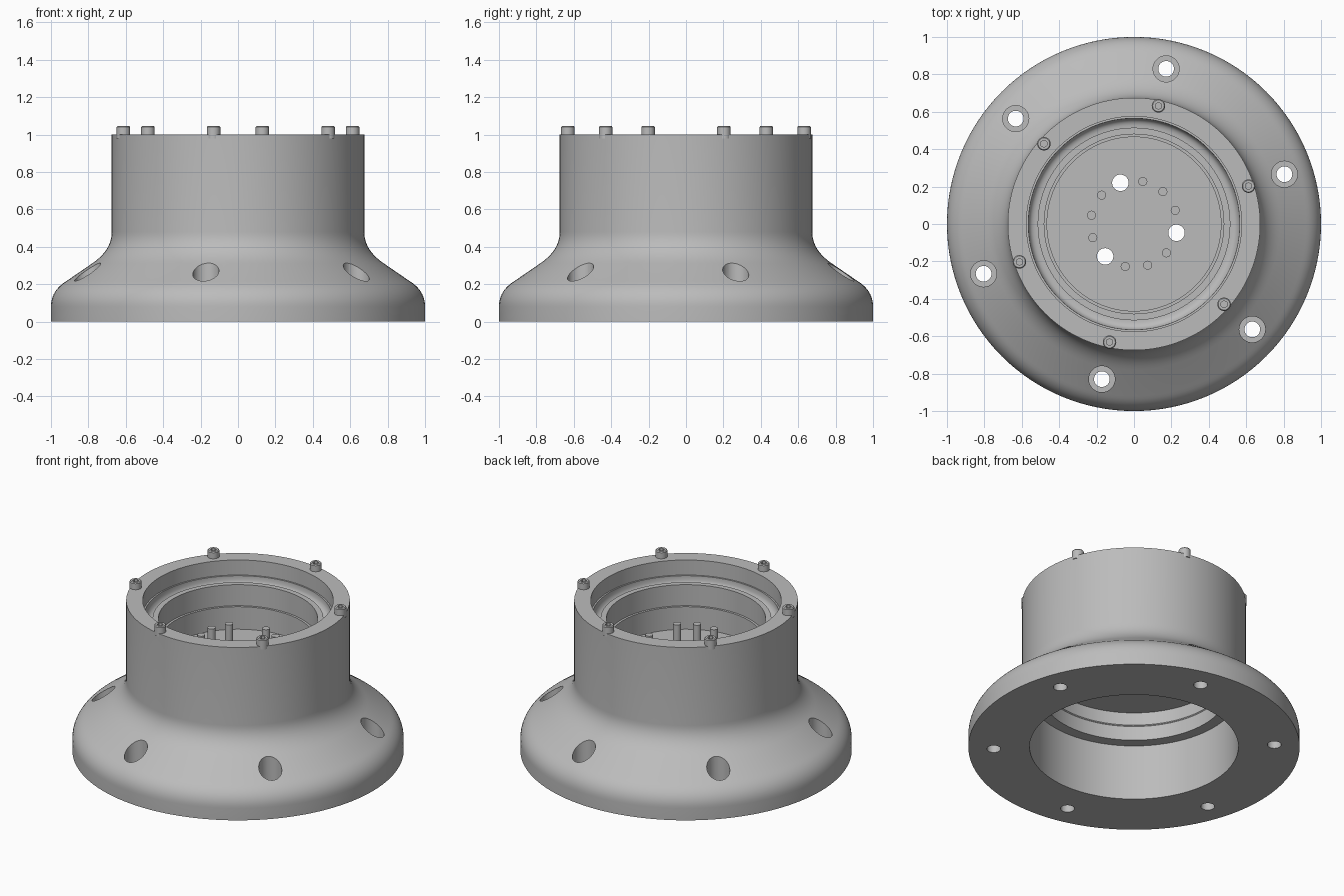
import bpy, bmesh, math
from mathutils import Vector

cube = bpy.data.objects.get("Cube")
if cube:
    bpy.data.objects.remove(cube)

metal = bpy.data.materials.new("grey metal")
metal.use_nodes = True
GREY = (0.5, 0.5, 0.5, 1)
metal.diffuse_color = GREY
metal.node_tree.nodes["Principled BSDF"].inputs["Base Color"].default_value = GREY

TURN = math.radians(18.3)


def polar(radius, angle):
    return radius * math.cos(angle), radius * math.sin(angle)


def lathe(name, profile, steps=128, spot=(0, 0, 0)):
    """Spin a closed (radius, z) outline around the vertical axis."""
    bm = bmesh.new()
    rings = []
    for i in range(steps):
        a = 2 * math.pi * i / steps
        rings.append([bm.verts.new((*polar(r, a), z)) for r, z in profile])
    for i, ring in enumerate(rings):
        nxt = rings[(i + 1) % steps]
        for j in range(len(profile)):
            k = (j + 1) % len(profile)
            bm.faces.new((ring[j], nxt[j], nxt[k], ring[k]))
    bmesh.ops.remove_doubles(bm, verts=bm.verts, dist=1e-5)
    bmesh.ops.recalc_face_normals(bm, faces=bm.faces)
    return finish(name, bm, spot)


def rods(name, items, sides=32):
    """Vertical cylinders given as (x, y, radius, bottom, top)."""
    bm = bmesh.new()
    for x, y, r, low, high in items:
        made = bmesh.ops.create_cone(bm, cap_ends=True, segments=sides, radius1=r,
                                     radius2=r, depth=high - low)
        bmesh.ops.translate(bm, verts=made["verts"], vec=(x, y, (low + high) / 2))
    return finish(name, bm)


def finish(name, bm, spot=(0, 0, 0)):
    mesh = bpy.data.meshes.new(name)
    bm.to_mesh(mesh)
    bm.free()
    mesh.materials.append(metal)
    obj = bpy.data.objects.new(name, mesh)
    obj.location = spot
    bpy.context.collection.objects.link(obj)
    return obj


def smooth(obj):
    bpy.ops.object.select_all(action="DESELECT")
    obj.select_set(True)
    bpy.context.view_layer.objects.active = obj
    bpy.ops.object.shade_smooth_by_angle(angle=math.radians(30))


def cut(obj, cutter):
    """Subtract a cutter and remove it afterwards."""
    cutter.hide_render = True
    mod = obj.modifiers.new("holes", "BOOLEAN")
    mod.object, mod.operation, mod.solver = cutter, "DIFFERENCE", "EXACT"
    bpy.ops.object.select_all(action="DESELECT")
    bpy.context.view_layer.objects.active = obj
    obj.select_set(True)
    bpy.ops.object.modifier_apply(modifier=mod.name)
    bpy.data.objects.remove(cutter)


def bend(a, corner, b, n=10):
    """Rounded corner between two outline points."""
    a, c, b = Vector(a), Vector(corner), Vector(b)
    return [tuple(a * (1 - t) ** 2 + c * 2 * t * (1 - t) + b * t * t)
            for t in (i / n for i in range(n + 1))]


# Flared housing: outside, rim, stepped seat, then the lower bore
outline = [(0.63, 0), (1, 0)]
outline += bend((1, 0.08), (1, 0.165), (0.92, 0.215))
outline += bend((0.78, 0.311), (0.675, 0.382), (0.675, 0.48))
outline += [(0.675, 1), (0.575, 1), (0.575, 0.9), (0.565, 0.9), (0.565, 0.87)]
outline += bend((0.56, 0.86), (0.55, 0.835), (0.515, 0.835), 6)
outline += [(0.515, 0.88), (0.48, 0.88), (0.48, 0.74), (0.465, 0.74), (0.465, 0.59),
            (0.465, 0.56), (0.56, 0.56), (0.56, 0.475), (0.565, 0.47), (0.56, 0.465),
            (0.56, 0.37), (0.63, 0.37)]
housing = lathe("flared_housing", outline)

# Counterbored mounting holes in the flange
spots = [polar(0.847, TURN + i * math.pi / 3) for i in range(6)]
cut(housing, rods("counterbore_cutter", [(x, y, 0.07, 0.12, 0.6) for x, y in spots]))
cut(housing, rods("through_cutter", [(x, y, 0.042, -0.1, 0.3) for x, y in spots]))
smooth(housing)

# Floor plate with three through holes
floor = lathe("floor_plate", [(0, 0.56), (0.47, 0.56), (0.47, 0.59), (0, 0.59)])
circle = [polar(0.232, TURN + i * math.pi / 6) for i in range(12)]
holes = [p for i, p in enumerate(circle) if i % 4 == 3]
pegs = [p for i, p in enumerate(circle) if i % 4 != 3]
cut(floor, rods("floor_cutter", [(x, y, 0.044, 0.5, 0.7) for x, y in holes]))
smooth(floor)

# Contact pins standing on the floor plate
smooth(rods("contact_pins", [(x, y, 0.024, 0.55, 0.74) for x, y in pegs], 24))

# Socket head screws around the rim
for i in range(6):
    x, y = polar(0.645, TURN + i * math.pi / 3)
    head = lathe(f"rim_screw_{i + 1}", [(0, 0.98), (0.036, 0.98), (0.036, 1.04),
                                        (0.031, 1.046), (0, 1.046)], 32, (x, y, 0))
    cut(head, rods("socket_cutter", [(x, y, 0.019, 1.02, 1.1)], 6))
    smooth(head)
